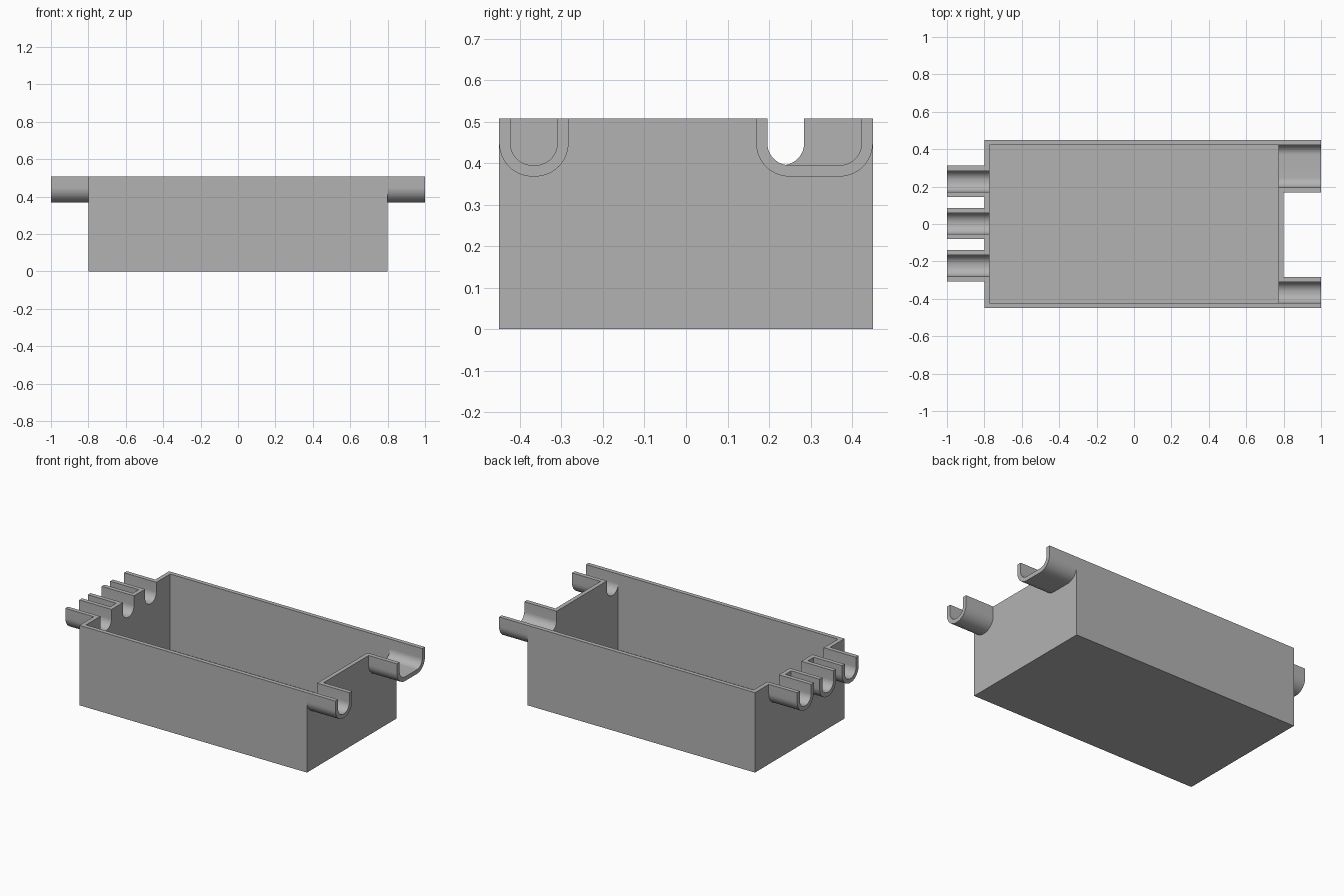
import bpy
import bmesh
import math

if "Cube" in bpy.data.objects:
    bpy.data.objects.remove(bpy.data.objects["Cube"], do_unlink=True)

TOP = 0.508          # rim height
WALL = 0.027         # wall thickness
HALF_Y = 0.45
BODY_X = 0.80
SPOUT_BOTTOM = 0.368
RADIUS = 0.08        # outer corner radius of the spouts

grey = bpy.data.materials.new("plain grey")
grey.use_nodes = True
grey.diffuse_color = (0.45, 0.45, 0.45, 1)
grey.node_tree.nodes["Principled BSDF"].inputs["Base Color"].default_value = grey.diffuse_color


def channel(y0, y1, bottom, radius, steps=14):
    """Open U outline from the rim at y0 down and back up to the rim at y1."""
    points = [(y0, TOP)]
    for cy, start in ((y0 + radius, math.pi), (y1 - radius, 1.5 * math.pi)):
        for i in range(steps + 1):
            a = start + 0.5 * math.pi * i / steps
            points.append((cy + radius * math.cos(a), bottom + radius + radius * math.sin(a)))
    return points + [(y1, TOP)]


def inner(y0, y1):
    return channel(y0 + WALL, y1 - WALL, SPOUT_BOTTOM + WALL, RADIUS - WALL)


def extrude(name, profile, x0, x1):
    """Solid made by sweeping a (y, z) outline along x."""
    bm = bmesh.new()
    face = bm.faces.new([bm.verts.new((x0, y, z)) for y, z in profile])
    swept = bmesh.ops.extrude_face_region(bm, geom=[face])["geom"]
    moved = [v for v in swept if isinstance(v, bmesh.types.BMVert)]
    bmesh.ops.translate(bm, verts=moved, vec=(x1 - x0, 0, 0))
    bmesh.ops.recalc_face_normals(bm, faces=bm.faces)
    mesh = bpy.data.meshes.new(name)
    bm.to_mesh(mesh)
    bm.free()
    mesh.materials.append(grey)
    obj = bpy.data.objects.new(name, mesh)
    bpy.context.collection.objects.link(obj)
    bpy.ops.object.select_all(action="DESELECT")
    obj.select_set(True)
    bpy.context.view_layer.objects.active = obj
    bpy.ops.object.shade_smooth_by_angle(angle=math.radians(30))


# Floor and long side walls
inside_y = HALF_Y - WALL
inside_x = BODY_X - WALL
extrude("trough", [(-HALF_Y, TOP), (-HALF_Y, 0), (HALF_Y, 0), (HALF_Y, TOP),
                   (inside_y, TOP), (inside_y, WALL), (-inside_y, WALL), (-inside_y, TOP)],
        -inside_x, inside_x)

# Notched end walls, each with its spouts
ends = {
    "left": (1, [(-HALF_Y, -0.283), (0.169, HALF_Y)]),
    "right": (-1, [(y - 0.0835, y + 0.0835) for y in (-0.223, 0.003, 0.228)]),
}
for label, (side, spouts) in ends.items():
    outline = [(HALF_Y, TOP), (HALF_Y, 0), (-HALF_Y, 0), (-HALF_Y, TOP)]
    for y0, y1 in spouts:
        outline += inner(y0, y1)
    extrude(label + "_end_wall", outline, side * inside_x, side * BODY_X)
    for i, (y0, y1) in enumerate(spouts, 1):
        profile = channel(y0, y1, SPOUT_BOTTOM, RADIUS) + inner(y0, y1)[::-1]
        extrude(f"{label}_spout_{i}", profile, side * BODY_X, side)
